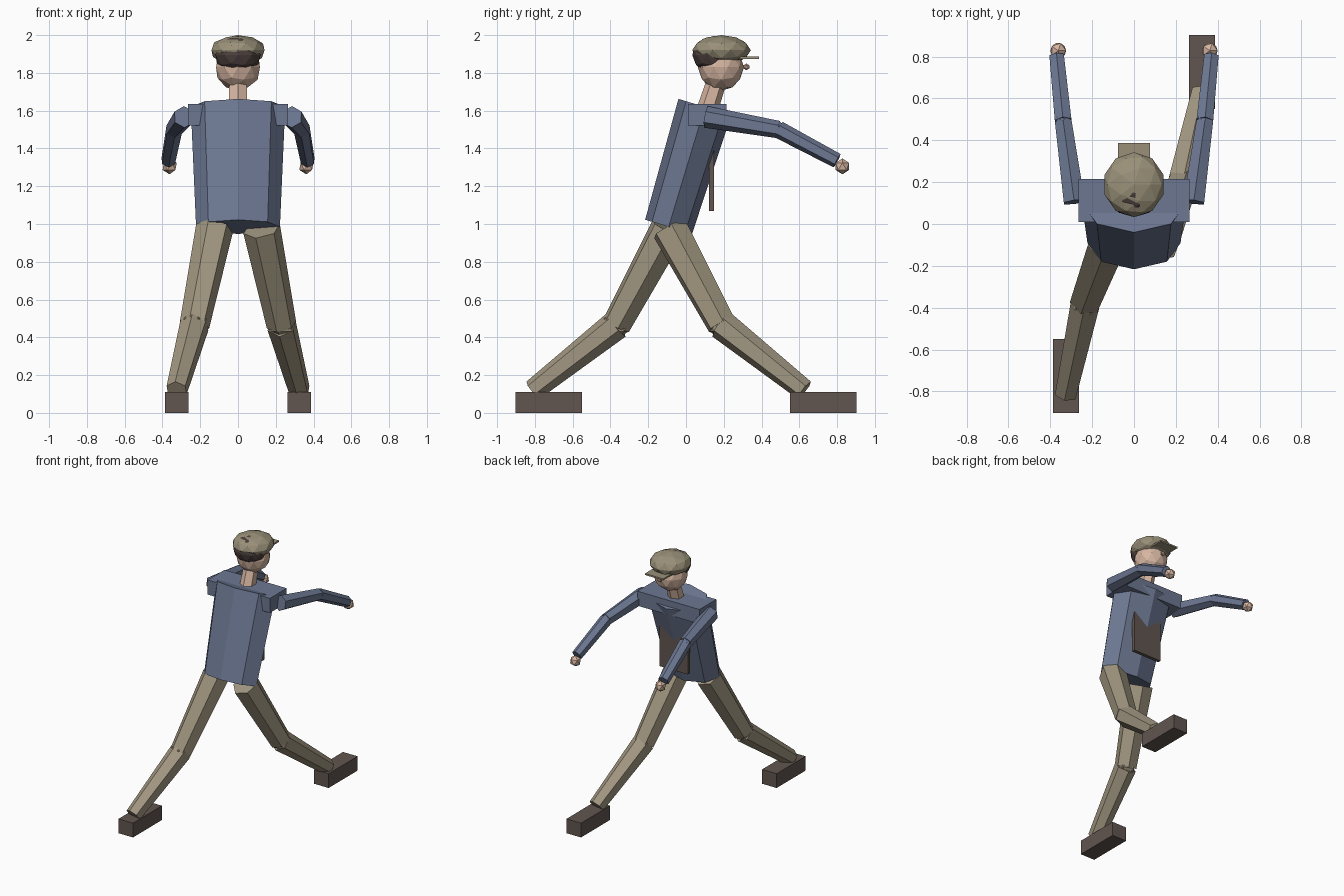
import bpy
import bmesh
from mathutils import Matrix, Vector

cube = bpy.data.objects.get("Cube")
if cube:
    bpy.data.objects.remove(cube, do_unlink=True)


def material(name, rgb):
    mat = bpy.data.materials.new(name)
    mat.use_nodes = True
    colour = (*rgb, 1.0)
    mat.diffuse_color = colour
    mat.node_tree.nodes["Principled BSDF"].inputs["Base Color"].default_value = colour
    return mat


BLUE = material("jacket blue", (0.15, 0.185, 0.285))
KHAKI = material("trouser khaki", (0.36, 0.31, 0.22))
OLIVE = material("cap olive", (0.32, 0.28, 0.19))
SKIN = material("skin", (0.68, 0.47, 0.36))
LEATHER = material("leather brown", (0.12, 0.09, 0.08))
HAIR = material("hair brown", (0.07, 0.05, 0.045))


def finish(name, bm, mat):
    mesh = bpy.data.meshes.new(name)
    bm.to_mesh(mesh)
    bm.free()
    mesh.materials.append(mat)
    obj = bpy.data.objects.new(name, mesh)
    bpy.context.collection.objects.link(obj)
    return obj


def box(name, centre, size, mat):
    bm = bmesh.new()
    bmesh.ops.create_cube(bm, size=1, matrix=Matrix.Translation(centre) @ Matrix.Diagonal((*size, 1)))
    return finish(name, bm, mat)


def ball(name, centre, radii, mat, detail=2):
    bm = bmesh.new()
    bmesh.ops.create_icosphere(bm, subdivisions=detail, radius=1,
                               matrix=Matrix.Translation(centre) @ Matrix.Diagonal((*radii, 1)))
    return finish(name, bm, mat)


def limb(name, start, end, r_start, r_end, mat, sides=6, flatten=1.0):
    """Tapered faceted tube between two points."""
    start, end = Vector(start), Vector(end)
    axis = end - start
    turn = axis.to_track_quat("Z", "Y").to_matrix().to_4x4()
    bm = bmesh.new()
    bmesh.ops.create_cone(bm, cap_ends=True, segments=sides, radius1=r_start, radius2=r_end,
                          depth=axis.length,
                          matrix=Matrix.Translation((start + end) / 2) @ turn
                          @ Matrix.Diagonal((1, flatten, 1, 1)))
    return finish(name, bm, mat)


# Torso leaning forward, shoulder yoke and front pouch
limb("torso", (0, -0.092, 0.985), (0, 0.1, 1.62), 0.222, 0.25, BLUE, sides=8, flatten=0.585)
box("shoulders", (0, 0.112, 1.578), (0.53, 0.205, 0.112), BLUE)
box("front_pouch", (0, 0.136, 1.26), (0.24, 0.026, 0.38), LEATHER)

# Neck, head, hair and flat cap
limb("neck", (0, 0.105, 1.58), (0, 0.17, 1.78), 0.057, 0.052, SKIN)
ball("head", (0, 0.185, 1.83), (0.122, 0.122, 0.125), SKIN)
ball("nose", (0, 0.32, 1.832), (0.018, 0.018, 0.018), SKIN, 1)
ball("hair", (0, 0.145, 1.895), (0.125, 0.112, 0.1), HAIR)
ball("cap", (0, 0.188, 1.92), (0.148, 0.155, 0.08), OLIVE)
box("cap_brim", (0, 0.31, 1.88), (0.155, 0.155, 0.012), OLIVE)

# Arms reach forward together; the legs stride in opposite directions
for side, s in (("left", 1), ("right", -1)):
    shoulder = (s * 0.285, 0.105, 1.567)
    elbow = (s * 0.338, 0.49, 1.5)
    wrist = (s * 0.369, 0.8, 1.335)
    limb(side + "_upper_arm", shoulder, elbow, 0.058, 0.046, BLUE)
    ball(side + "_elbow", elbow, (0.045,) * 3, BLUE, 1)
    limb(side + "_forearm", elbow, wrist, 0.046, 0.04, BLUE)
    ball(side + "_hand", (s * 0.362, 0.828, 1.305), (0.042,) * 3, SKIN, 1)

    hip = (s * 0.125, -0.09 + s * 0.003, 0.975)
    knee = (s * 0.23, -0.09 + s * 0.278, 0.467)
    ankle = (s * 0.325, -0.092 + s * 0.718, 0.12)
    limb(side + "_thigh", hip, knee, 0.1, 0.08, KHAKI)
    ball(side + "_knee", knee, (0.078,) * 3, KHAKI, 1)
    limb(side + "_shin", knee, ankle, 0.08, 0.058, KHAKI)
    box(side + "_shoe", (s * 0.325, s * 0.726, 0.055), (0.124, 0.352, 0.11), LEATHER)
